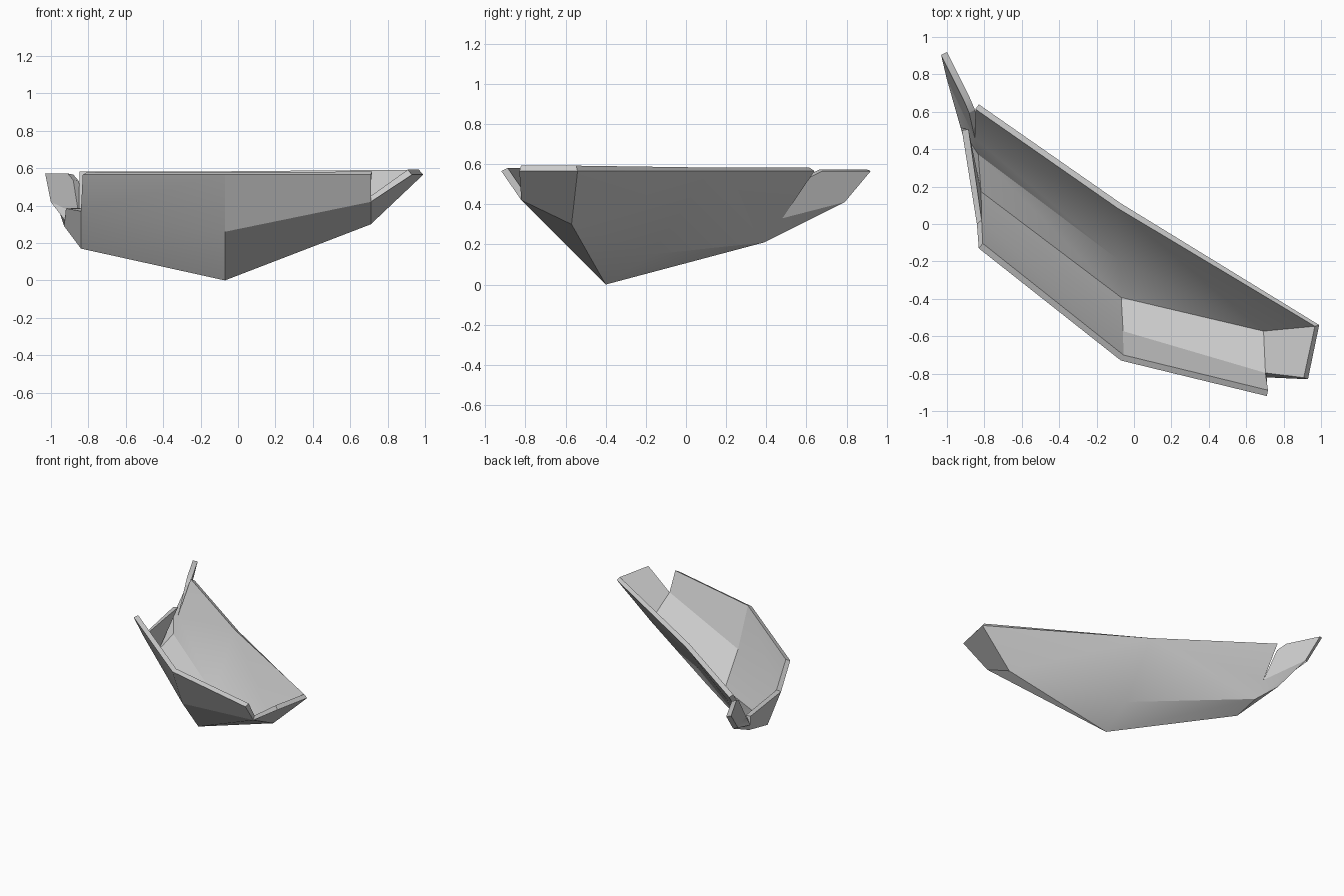
import bpy
import bmesh
from math import radians

cube = bpy.data.objects.get("Cube")
if cube:
    bpy.data.objects.remove(cube, do_unlink=True)


def make_material(name, colour):
    material = bpy.data.materials.new(name)
    material.use_nodes = True
    material.diffuse_color = colour
    material.node_tree.nodes["Principled BSDF"].inputs["Base Color"].default_value = colour
    return material


def make_shell(name, points, panels, thickness, material):
    """Join named corner points into panels, then thicken them inwards."""
    bm = bmesh.new()
    verts = {key: bm.verts.new(co) for key, co in points.items()}
    for panel in panels:
        bm.faces.new([verts[key] for key in panel.split()])
    mesh = bpy.data.meshes.new(name)
    bm.to_mesh(mesh)
    bm.free()
    mesh.materials.append(material)
    shell = bpy.data.objects.new(name, mesh)
    bpy.context.collection.objects.link(shell)
    bpy.ops.object.select_all(action="DESELECT")
    shell.select_set(True)
    bpy.context.view_layer.objects.active = shell
    solid = shell.modifiers.new("wall thickness", "SOLIDIFY")
    solid.thickness = thickness
    solid.offset = -1
    bpy.ops.object.modifier_apply(modifier=solid.name)
    bpy.ops.object.shade_smooth_by_angle(angle=radians(25))
    return shell


rim = 0.565
points = {
    # Front wall: rim and crease, from the right end to the left end
    "front_rim_a": (-.83, -.13, rim), "front_rim_b": (-.07, -.73, rim), "front_rim_c": (.71, -.92, rim),
    "front_crease_a": (-.84, 0, .37), "front_crease_b": (-.07, -.6, .26), "front_crease_c": (.71, -.82, .42),
    # Keel
    "keel_a": (-.84, .17, .17), "keel_b": (-.07, -.4, 0), "keel_c": (.71, -.57, .3),
    # Back wall: crease and rim
    "back_crease_a": (-.83, .39, .21), "back_crease_b": (-.07, -.17, .15),
    "back_rim_a": (-.83, .64, rim), "back_rim_b": (-.07, .11, rim), "back_rim_c": (.99, -.54, rim),
    # End flap beyond the front wall
    "flap_tip": (.93, -.83, rim),
    # Torn end: low lip, tail and the slit beside the back wall
    "lip_low": (-.93, .53, .29), "lip_top": (-.92, .5, .385),
    "tail_low": (-.97, .79, .41), "tail_tip": (-1, .92, rim),
    "tail_top": (-.88, .68, rim), "tail_inner": (-.85, .61, .53), "slit": (-.83, .48, .33),
}

panels = [
    # Front wall and floor
    "front_crease_a front_crease_b front_rim_b front_rim_a",
    "front_crease_b front_crease_c front_rim_c front_rim_b",
    "keel_a keel_b front_crease_b front_crease_a",
    "keel_b keel_c front_crease_c front_crease_b",
    # Back floor and back wall
    "back_crease_a back_crease_b keel_b keel_a",
    "back_crease_b keel_c keel_b",
    "back_rim_a back_rim_b back_crease_b back_crease_a slit",
    "back_rim_b back_rim_c keel_c back_crease_b",
    # End flap
    "front_crease_c keel_c back_rim_c flap_tip",
    # Torn end
    "keel_a front_crease_a lip_top lip_low",
    "lip_low back_crease_a keel_a",
    "back_crease_a lip_low tail_low slit",
    "slit tail_low tail_tip tail_top tail_inner",
]

grey = make_material("plain grey", (.6, .6, .6, 1))
make_shell("broken_shell", points, panels, .036, grey)
